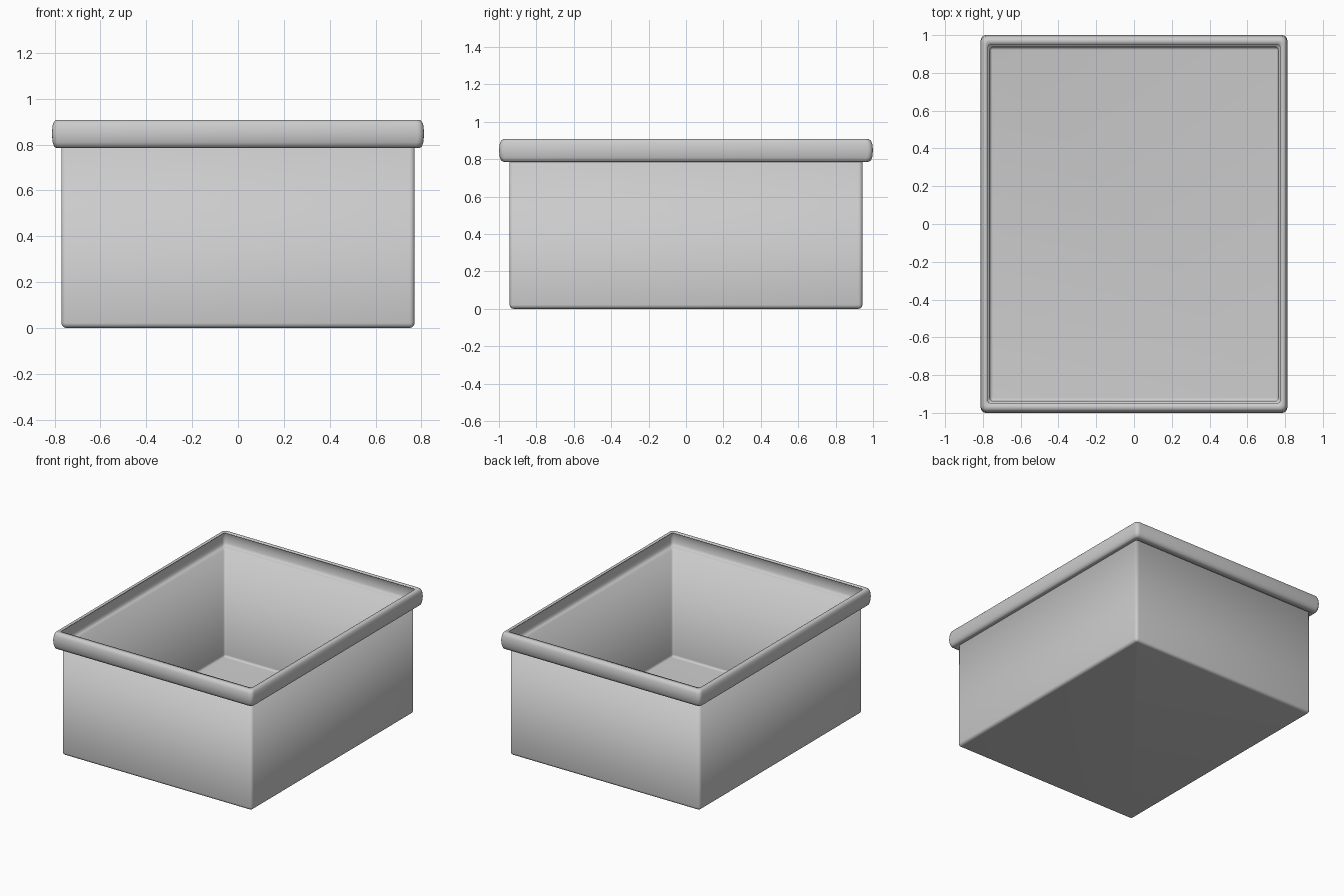
import bpy, bmesh, math

if "Cube" in bpy.data.objects:
    bpy.data.objects.remove(bpy.data.objects["Cube"])

# Rounded-rectangle ring at height z
def ring(bm, hx, hy, z, r, n=4):
    verts = []
    for k, (sx, sy) in enumerate([(1, 1), (-1, 1), (-1, -1), (1, -1)]):
        for i in range(n + 1):
            a = math.pi / 2 * (k + i / n)
            verts.append(bm.verts.new((sx * (hx - r) + r * math.cos(a),
                                       sy * (hy - r) + r * math.sin(a), z)))
    return verts

# Skin a profile of (half x, half y, z, corner radius) into a thin smooth shell
def shell(name, profile, capped=False, thickness=0.006):
    bm = bmesh.new()
    rings = [ring(bm, *p) for p in profile]
    for a, b in zip(rings, rings[1:]):
        for i in range(len(a)):
            j = (i + 1) % len(a)
            bm.faces.new((a[i], a[j], b[j], b[i]))
    if capped:
        bm.faces.new(rings[0][::-1])
    me = bpy.data.meshes.new(name)
    bm.to_mesh(me)
    bm.free()
    ob = bpy.data.objects.new(name, me)
    bpy.context.collection.objects.link(ob)
    mod = ob.modifiers.new("thickness", 'SOLIDIFY')
    mod.thickness = thickness
    mod.offset = -1
    bpy.ops.object.select_all(action='DESELECT')
    ob.select_set(True)
    bpy.context.view_layer.objects.active = ob
    bpy.ops.object.shade_smooth_by_angle(angle=math.radians(40))
    return ob

HX, HY = 0.77, 0.943

# Bin body: rounded bottom edge, straight walls, open top
R = 0.022
body = []
for i in range(6):
    a = math.pi / 2 * i / 5
    d = R * (1 - math.sin(a))
    body.append((HX - d, HY - d, R * (1 - math.cos(a)), max(0.003, R - d)))
body.append((HX, HY, 0.79, R))
shell("bin_body", body, capped=True)

# Rolled rim: hollow channel bulging outward, with ledge below and lip on top
channel = [(-0.1, 0.785), (0.55, 0.785), (0.78, 0.792), (0.92, 0.810), (1.0, 0.847),
           (0.92, 0.884), (0.78, 0.900), (0.6, 0.907), (0.12, 0.907)]
shell("rim", [(HX + 0.042 * t, HY + 0.057 * t, z, 0.018 + 0.01 * max(t, 0))
              for t, z in channel])
